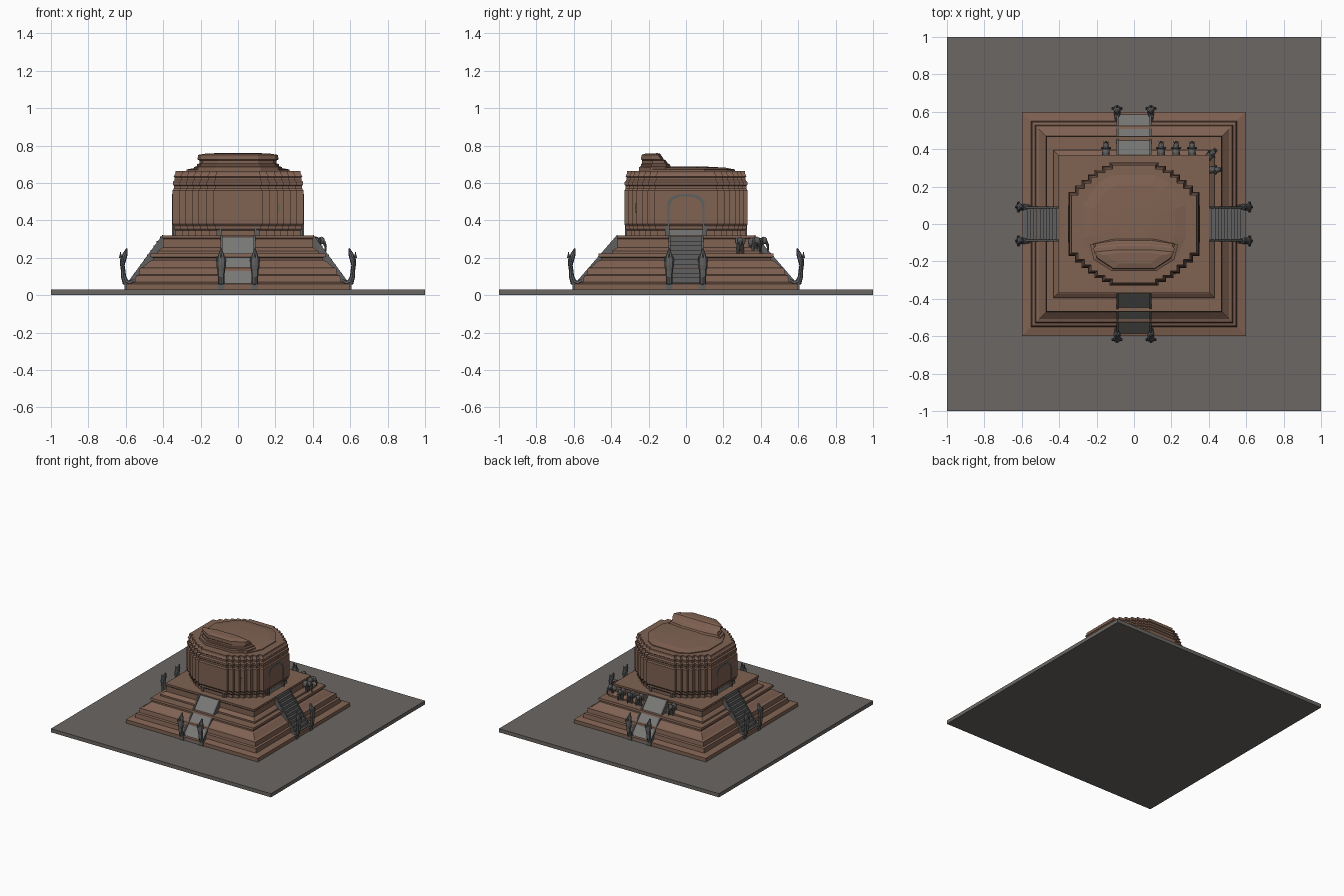
import bpy, bmesh, math
from mathutils import Matrix, Vector

if "Cube" in bpy.data.objects:
    bpy.data.objects.remove(bpy.data.objects["Cube"])


def material(name, rgb):
    m = bpy.data.materials.new(name)
    m.diffuse_color = (*rgb, 1)
    m.use_nodes = True
    m.node_tree.nodes["Principled BSDF"].inputs["Base Color"].default_value = m.diffuse_color
    return m


BRICK = material("brick brown", (0.215, 0.122, 0.085))
PAVING = material("paving grey", (0.145, 0.135, 0.125))
STONE = material("stone grey", (0.19, 0.19, 0.185))
CARVED = material("carved dark grey", (0.115, 0.115, 0.115))
MOSS = material("moss green", (0.12, 0.13, 0.05))


def finish(name, bm, mat, matrix=None):
    bmesh.ops.recalc_face_normals(bm, faces=bm.faces)
    me = bpy.data.meshes.new(name)
    bm.to_mesh(me)
    bm.free()
    me.materials.append(mat)
    ob = bpy.data.objects.new(name, me)
    bpy.context.collection.objects.link(ob)
    if matrix:
        ob.matrix_world = matrix
    return ob


def add_loft(bm, rings):
    rows = [[bm.verts.new(p) for p in r] for r in rings]
    n = len(rows[0])
    for a, b in zip(rows, rows[1:]):
        for i in range(n):
            bm.faces.new((a[i], a[(i + 1) % n], b[(i + 1) % n], b[i]))
    bm.faces.new(rows[0][::-1])
    bm.faces.new(rows[-1])


def loft(name, rings, mat, matrix=None):
    bm = bmesh.new()
    add_loft(bm, rings)
    return finish(name, bm, mat, matrix)


def rect(x, y, z):
    return [(-x, -y, z), (x, -y, z), (x, y, z), (-x, y, z)]


def turn(a):
    return Matrix.Rotation(math.radians(a), 4, 'Z')


# paving and stepped plinth
loft("ground_slab", [rect(1, 1, 0), rect(1, 1, 0.03)], PAVING)
steps = [(.6, .03), (.6, .06), (.55, .07), (.545, .105), (.53, .11), (.525, .145), (.508, .15),
         (.47, .183), (.455, .187), (.455, .2), (.47, .205), (.467, .222)]
loft("plinth", [rect(r, r, z) for r, z in steps], BRICK)
loft("terrace", [rect(.40 + o, .365 + o, z) for o, z in
                 [(.03, .22), (.03, .235), (.01, .25), (0, .255), (0, .30), (.004, .305), (.004, .32)]], BRICK)

# redented tower body with mouldings
xs = [.335, .30, .265, .23, .195, .155, .115]
ys = [.155, .19, .22, .25, .275, .295, .315]
quad = []
for i in range(7):
    quad.append((xs[i], ys[i]))
    if i < 6:
        quad.append((xs[i + 1], ys[i]))
outline = (quad + [(-x, y) for x, y in quad[::-1]] +
           [(-x, -y) for x, y in quad] + [(x, -y) for x, y in quad[::-1]])


def redent(o, z):
    return [(x + math.copysign(o, x), y + math.copysign(o, y), z) for x, y in outline]


moulding = [(0, .32), (0, .345), (-.008, .355), (-.008, .37), (-.015, .38), (-.015, .56), (-.008, .57),
            (-.008, .585), (-.013, .59), (-.013, .605), (-.004, .615), (-.004, .63), (-.009, .635),
            (0, .65), (0, .665)]
loft("tower_body", [redent(o, z) for o, z in moulding], BRICK)

# roof remains: low faceted dome and a broken layered piece
octo = [(.275, -.08), (.275, .1), (.19, .22), (.12, .262), (-.12, .262), (-.19, .22), (-.275, .1),
        (-.275, -.08), (-.22, -.19), (-.12, -.25), (.12, -.25), (.22, -.19)]
loft("roof_dome", [[(x * s, y * s, z) for x, y in octo] for s, z in
                   [(1, .655), (1, .672), (.8, .682), (.35, .688)]], BRICK)


def crescent(s, back, z, rise=0):
    front = [(-.235, -.11), (-.215, -.19), (-.12, -.25), (.12, -.25), (.215, -.19), (.235, -.11)]
    pts = [(x * s, min(y * (.5 + s / 2), back), z) for x, y in front]
    return pts + [(.1 * s, back + .012, z + rise), (-.1 * s, back + .012, z + rise)]


loft("broken_roof", [crescent(1, -.09, .66), crescent(1, -.09, .685), crescent(.93, -.095, .69),
                     crescent(.93, -.1, .7), crescent(.88, -.11, .705), crescent(.88, -.12, .72),
                     crescent(.92, -.13, .725), crescent(.91, -.15, .75, .006),
                     crescent(.7, -.165, .758, .002)], BRICK)


# arched doorways
def arch(w, top, d, bottom=.30):
    spring = top - .075
    pts = [(w, d, bottom)]
    for i in range(13):
        a = math.pi * i / 12
        c, s = math.cos(a), math.sin(a)
        pts.append((w * math.copysign(abs(c) ** .75, c), d, spring + .075 * abs(s) ** .75))
    return pts + [(-w, d, bottom)]


def doorway(name, angle, dist):
    m = turn(angle)
    for part, wo, to, wi, ti, d in (("outer", .112, .556, .098, .54, dist - .008),
                                    ("inner", .1, .542, .087, .528, dist)):
        o1, o2 = arch(wo, to, -d), arch(wo, to, -d + .06)
        i1, i2 = arch(wi, ti, -d), arch(wi, ti, -d + .06)
        bm = bmesh.new()
        rows = [[bm.verts.new(p) for p in r] for r in (o1, i1, i2, o2)]
        for k in range(4):
            a, b = rows[k], rows[(k + 1) % 4]
            for i in range(len(a) - 1):
                bm.faces.new((a[i], a[i + 1], b[i + 1], b[i]))
        finish(f"{name}_{part}_frame", bm, CARVED, m)
    loft(name + "_panel", [arch(.094, .535, -dist + .012), arch(.094, .535, -dist + .05)], STONE, m)


# ramps (front, back) and stairs (sides), each with thin side rails
def prism(name, prof, x0, x1, mat, m):
    loft(name, [[(x0, -r, z) for r, z in prof], [(x1, -r, z) for r, z in prof]], mat, m)


def approach(name, angle, inner, stairs):
    m = turn(angle)
    if stairs:
        n = 11
        prof = [(inner - .02, .03), (.59, .03)]
        for i in range(n):
            r = .59 - (.59 - inner) * i / n
            prof += [(r, .045 + .27 * i / n), (r, .045 + .27 * (i + 1) / n)]
        prof += [(inner - .02, .315)]
    else:
        prof = [(inner - .02, .03), (.6, .03), (.6, .045), (inner, .315), (inner - .02, .315)]
    prism(name, prof, -.085, .085, CARVED if stairs else STONE, m)
    rail = [(inner, .03), (.6, .03), (.6, .055), (inner + .004, .322), (inner, .322)]
    for s in (-1, 1):
        prism(name + "_rail", rail, s * .083, s * .094, CARVED, m)
        serpent(name + "_serpent", m @ Matrix.Translation((s * .09, 0, 0)))


# rearing serpent guardian: tapered body, fanned hood, crest spikes
def serpent(name, m):
    path = [(.555, .075, .012, .012), (.58, .062, .016, .016), (.602, .07, .018, .018),
            (.612, .1, .018, .014), (.614, .13, .02, .012), (.618, .16, .026, .012),
            (.614, .19, .024, .016), (.605, .215, .016, .014), (.594, .25, .004, .004)]
    bm = bmesh.new()
    rings = []
    for i, (r, z, w, t) in enumerate(path):
        a, b = path[max(i - 1, 0)], path[min(i + 1, len(path) - 1)]
        d = Vector((b[0] - a[0], b[1] - a[1])).normalized()
        rings.append([(w * math.cos(k * math.pi / 4),
                       -(r + t * math.sin(k * math.pi / 4) * d.y),
                       z - t * math.sin(k * math.pi / 4) * d.x) for k in range(8)])
    add_loft(bm, rings)
    for x, r, z, h in ((-.022, .618, .195, .03), (.022, .618, .195, .03), (0, .628, .215, .035)):
        bmesh.ops.create_cone(bm, cap_ends=True, segments=6, radius1=.009, radius2=.001, depth=h,
                              matrix=Matrix.Translation((x, -r, z)))
    bmesh.ops.create_cube(bm, size=1, matrix=Matrix.Translation((0, -.592, .045)) @
                          Matrix.Diagonal((.036, .03, .03, 1)))
    finish(name, bm, CARVED, m)


for nm, ang, dist, inner, st in (("front", 0, .325, .365, False), ("right", 90, .352, .40, True),
                                 ("back", 180, .325, .365, False), ("left", 270, .352, .40, True)):
    doorway(nm + "_door", ang, dist)
    approach(nm + ("_stairs" if st else "_ramp"), ang, inner, st)


# elephant statues standing out of the terrace wall, facing local +x
def elephant(name, x, y, angle):
    bm = bmesh.new()

    def ball(loc, size):
        bmesh.ops.create_icosphere(bm, subdivisions=2, radius=1, matrix=Matrix.Translation(loc) @
                                   Matrix.Diagonal((*size, 1)))

    def limb(a, b, r1, r2):
        a, b = Vector(a), Vector(b)
        q = (b - a).to_track_quat('Z', 'Y').to_matrix().to_4x4()
        bmesh.ops.create_cone(bm, cap_ends=True, segments=8, radius1=r1, radius2=r2,
                              depth=(b - a).length, matrix=Matrix.Translation((a + b) / 2) @ q)

    ball((.012, 0, .06), (.04, .021, .028))
    ball((.05, 0, .07), (.019, .016, .021))
    limb((.062, 0, .068), (.073, 0, .04), .009, .007)
    limb((.073, 0, .042), (.073, 0, .012), .007, .004)
    for s in (-1, 1):
        ball((.042, s * .018, .068), (.006, .01, .018))
        limb((.034, s * .012, 0), (.032, s * .012, .055), .009, .009)
        limb((.0, s * .012, 0), (.0, s * .012, .05), .009, .009)
        limb((.06, s * .009, .058), (.078, s * .012, .05), .003, .001)
    finish(name, bm, CARVED, Matrix.Translation((x, y, .222)) @ turn(angle))


for x, y, a in ((-.15, .365, 90), (.145, .365, 90), (.225, .365, 90), (.31, .365, 90),
                (.385, .345, 45), (.395, .29, 0)):
    elephant("elephant", x, y, a)

# small moss patch on the tower's front right corner
bm = bmesh.new()
bmesh.ops.create_cube(bm, size=1, matrix=Matrix.Translation((.219, -.262, .465)) @
                      Matrix.Diagonal((.008, .014, .05, 1)))
finish("moss_patch", bm, MOSS)
